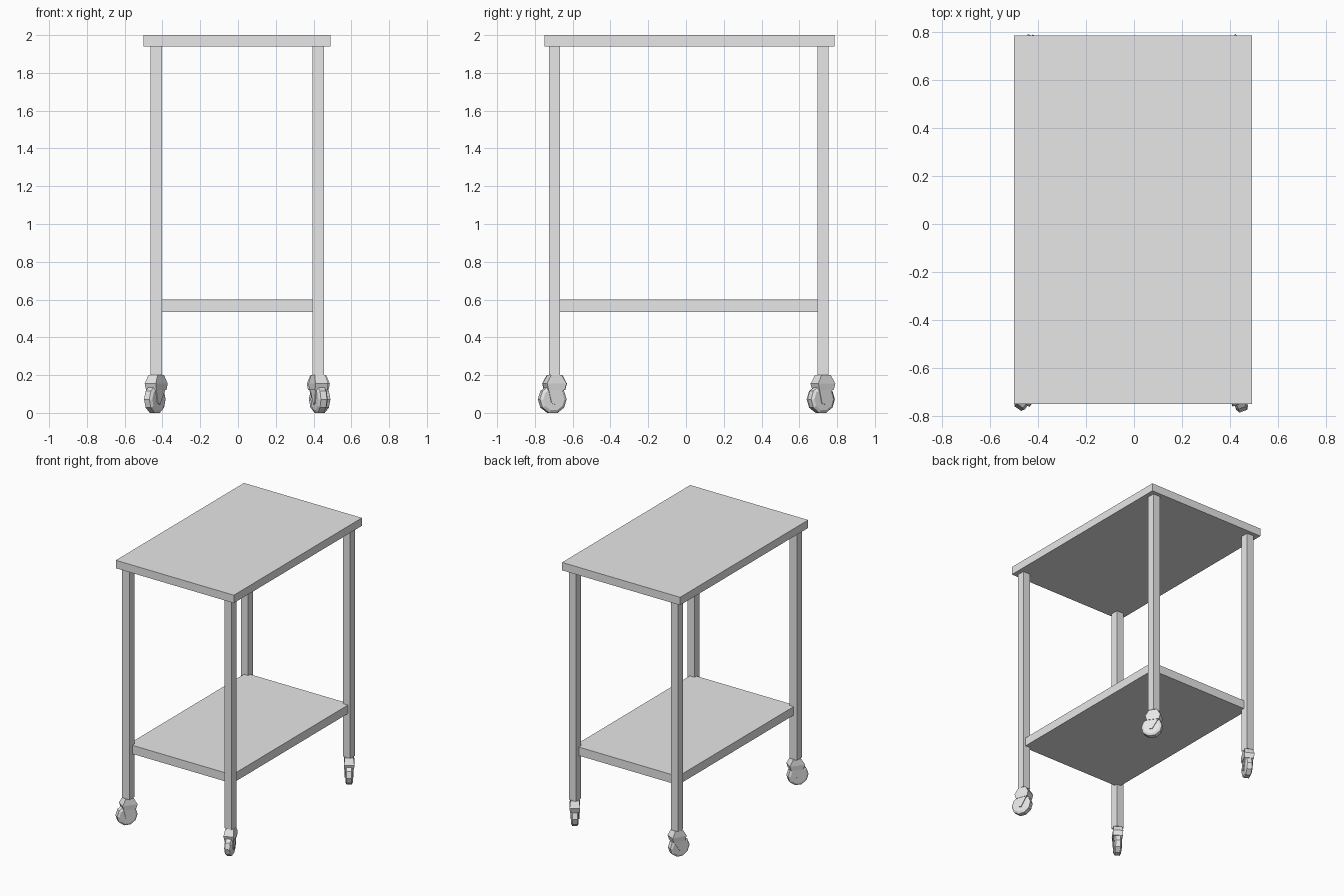
import bpy, bmesh, math
from mathutils import Matrix, Vector

cube = bpy.data.objects.get("Cube")
if cube:
    bpy.data.objects.remove(cube, do_unlink=True)

grey = bpy.data.materials.new("light_grey")
grey.use_nodes = True
grey.diffuse_color = (0.8, 0.8, 0.8, 1)
grey.node_tree.nodes["Principled BSDF"].inputs["Base Color"].default_value = (0.8, 0.8, 0.8, 1)


def make_object(name, bm, matrix=None):
    bmesh.ops.recalc_face_normals(bm, faces=bm.faces)
    mesh = bpy.data.meshes.new(name)
    bm.to_mesh(mesh)
    bm.free()
    mesh.materials.append(grey)
    obj = bpy.data.objects.new(name, mesh)
    if matrix:
        obj.matrix_world = matrix
    bpy.context.collection.objects.link(obj)
    return obj


def box(name, x, y, z):
    """Box given by its (low, high) range on each axis."""
    bm = bmesh.new()
    bmesh.ops.create_cube(bm, size=1)
    for v in bm.verts:
        v.co = Vector([sum(r) / 2 + c * (r[1] - r[0]) for r, c in zip((x, y, z), v.co)])
    return make_object(name, bm)


def loft(bm, rings):
    """Closed solid through rings of equal point count."""
    rings = [[bm.verts.new(p) for p in ring] for ring in rings]
    n = len(rings[0])
    for a, b in zip(rings, rings[1:]):
        for i in range(n):
            j = (i + 1) % n
            bm.faces.new((a[i], a[j], b[j], b[i]))
    bm.faces.new(rings[0])
    bm.faces.new(rings[-1])


def caster(name, x, y, angle):
    """Swivelling caster; its local y axis is the rolling direction."""
    place = Matrix.Translation((x, y, 0)) @ Matrix.Rotation(math.radians(angle), 4, "Z")

    # Swivel housing, flared below the leg
    bm = bmesh.new()
    levels = [(0.12, 0.034, 0.045), (0.155, 0.036, 0.055), (0.2, 0.03, 0.03)]
    loft(bm, [[(sx * w, sy * d, z) for sx, sy in ((-1, -1), (1, -1), (1, 1), (-1, 1))]
              for z, w, d in levels])
    # Fork cheeks, tapering to the axle
    cheek = [(-0.045, 0.13), (0.045, 0.13), (0.027, 0.05), (0.007, 0.045)]
    for side in (-1, 1):
        loft(bm, [[(side * w, cy, cz) for cy, cz in cheek] for w in (0.02, 0.031)])
    make_object(name + "_fork", bm, place)

    # Ten-sided wheel with chamfered rim
    bm = bmesh.new()
    rings = []
    for w, r in ((-0.026, 0.06), (-0.017, 0.075), (0.017, 0.075), (0.026, 0.06)):
        angles = [math.tau * (i + 0.5) / 10 for i in range(10)]
        rings.append([(w, 0.013 + r * math.sin(a), 0.072 + r * math.cos(a)) for a in angles])
    loft(bm, rings)
    make_object(name + "_wheel", bm, place)


# Table top and lower shelf
box("table_top", (-0.5, 0.49), (-0.75, 0.785), (1.94, 2))
box("lower_shelf", (-0.437, 0.435), (-0.69, 0.72), (0.535, 0.6))

# Legs, each on a caster turned its own way
corners = {
    "front_right": (-0.433, -0.696, 145),
    "front_left": (0.425, -0.696, 200),
    "back_right": (-0.433, 0.725, 154),
    "back_left": (0.425, 0.725, 215),
}
for name, (x, y, angle) in corners.items():
    box(name + "_leg", (x - 0.03, x + 0.03), (y - 0.03, y + 0.03), (0.2, 1.94))
    caster(name + "_caster", x, y, angle)
